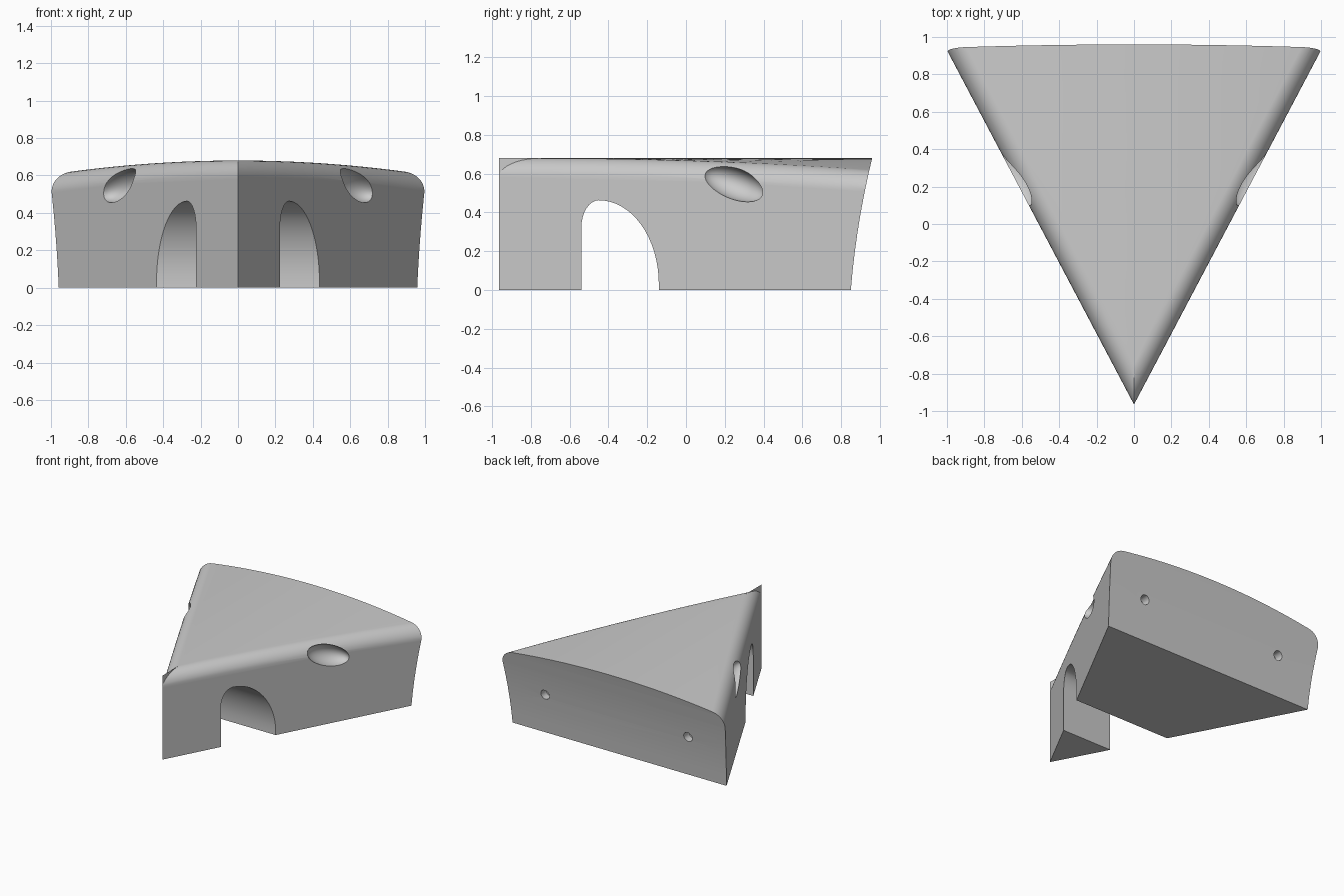
import bpy, bmesh, math
from mathutils import Matrix, Vector

if "Cube" in bpy.data.objects:
    bpy.data.objects.remove(bpy.data.objects["Cube"])

TIP, SLOPE, R = -0.965, 0.528, 0.1
ALPHA = math.atan(SLOPE)

grey = bpy.data.materials.new("light_grey")
grey.use_nodes = True
grey.diffuse_color = (0.6, 0.6, 0.6, 1)
grey.node_tree.nodes["Principled BSDF"].inputs["Base Color"].default_value = (0.6, 0.6, 0.6, 1)


def make_object(name, bm):
    bmesh.ops.recalc_face_normals(bm, faces=bm.faces)
    mesh = bpy.data.meshes.new(name)
    bm.to_mesh(mesh)
    bm.free()
    obj = bpy.data.objects.new(name, mesh)
    bpy.context.collection.objects.link(obj)
    mesh.materials.append(grey)
    return obj


def prism_along_x(name, profile, half):
    bm = bmesh.new()
    face = bm.faces.new([bm.verts.new((-half, y, z)) for y, z in profile])
    new = bmesh.ops.extrude_face_region(bm, geom=[face])["geom"]
    bmesh.ops.translate(bm, vec=(2 * half, 0, 0),
                        verts=[v for v in new if isinstance(v, bmesh.types.BMVert)])
    return make_object(name, bm)


def ellipsoid(name, centre, radii, turn, tilt):
    bm = bmesh.new()
    bmesh.ops.create_uvsphere(bm, u_segments=40, v_segments=24, radius=1)
    bm.transform(Matrix.Translation(centre) @ Matrix.Rotation(turn, 4, "Z")
                 @ Matrix.Rotation(tilt, 4, "X") @ Matrix.Diagonal((*radii, 1)))
    return make_object(name, bm)


# Wedge body: crowned top with rounded long edges, extruded down to the ground
def top_point(y, d, inner):
    half = SLOPE * (y - TIP)
    d = min(d, half * math.cos(ALPHA))
    x = (half - d / math.cos(ALPHA)) * inner
    drop = R - math.sqrt(max(0, R * R - (R - d) ** 2)) if inner == 1 else 0
    return x, 0.68 - 0.075 * x * x - drop


STEPS, INNER, ROWS = 10, 10, 14
rounding = [R * (1 - math.cos(math.pi / 2 * i / STEPS)) for i in range(STEPS + 1)]
columns = [(d, 1) for d in rounding] + [(R, 1 - i / INNER) for i in range(1, INNER + 1)]
rows = [TIP + d / math.sin(ALPHA) for d in rounding]
rows += [rows[-1] + (1.1 - rows[-1]) * i / ROWS for i in range(1, ROWS + 1)]

bm = bmesh.new()
grid = []
for y in rows:
    half_row = [top_point(y, d, inner) for d, inner in columns]
    line = [(-x, z) for x, z in half_row] + [(x, z) for x, z in reversed(half_row[:-1])]
    grid.append([bm.verts.new((x, y, z)) for x, z in line])
for a, b in zip(grid, grid[1:]):
    for i in range(len(a) - 1):
        bm.faces.new((a[i], a[i + 1], b[i + 1], b[i]))
bmesh.ops.remove_doubles(bm, verts=bm.verts, dist=0.00005)
new = bmesh.ops.extrude_face_region(bm, geom=bm.faces[:], use_keep_orig=True)["geom"]
for v in new:
    if isinstance(v, bmesh.types.BMVert):
        v.co.z = 0
wedge = make_object("wedge_body", bm)

# Back cutter: leaves a gently flaring rear face
flare = [(0.85 + 0.08 * z + 0.12 * z * z, z) for z in [-0.1 + 0.1 * i for i in range(11)]]
cutters = [prism_along_x("back_cutter", flare + [(1.5, 0.9), (1.5, -0.1)], 1.5)]

# Arched doorway running from side to side
arch = [(-0.54, -0.1), (-0.54, 0.32)]
for i in range(1, 9):
    a = math.pi / 2 * i / 8
    arch.append((-0.45 - 0.09 * math.cos(a), 0.32 + 0.143 * math.sin(a)))
for i in range(1, 17):
    a = math.pi / 2 * i / 16
    arch.append((-0.45 + 0.31 * math.sin(a), 0.03 + 0.433 * math.cos(a)))
arch.append((-0.14, -0.1))
cutters.append(prism_along_x("doorway_cutter", arch, 1))

# Oval hollows: one through the tip, one in each side
cutters.append(ellipsoid("tip_hollow", (0, -0.95, 0.55), (0.25, 0.16, 0.08), 0, math.radians(-23)))
for side in (-1, 1):
    cutters.append(ellipsoid("side_hollow", (side * 0.639, 0.245, 0.55), (0.1, 0.178, 0.08),
                             -side * ALPHA, math.radians(-19)))
    # Small round hole in the back
    bm = bmesh.new()
    bmesh.ops.create_cone(bm, cap_ends=True, segments=24, radius1=0.038, radius2=0.038, depth=0.16)
    bm.transform(Matrix.Translation((side * 0.64, 0.9, 0.325)) @ Matrix.Rotation(math.pi / 2, 4, "X"))
    cutters.append(make_object("back_hole", bm))

bpy.context.view_layer.objects.active = wedge
wedge.select_set(True)
for cutter in cutters:
    mod = wedge.modifiers.new("cut", "BOOLEAN")
    mod.operation, mod.object, mod.solver = "DIFFERENCE", cutter, "EXACT"
    bpy.ops.object.modifier_apply(modifier=mod.name)
    bpy.data.objects.remove(cutter)

# Merge flat areas, then smooth the rounded ones
bm = bmesh.new()
bm.from_mesh(wedge.data)
bmesh.ops.dissolve_limit(bm, angle_limit=math.radians(0.1), verts=bm.verts, edges=bm.edges)
bm.to_mesh(wedge.data)
bm.free()
bpy.ops.object.select_all(action="DESELECT")
wedge.select_set(True)
bpy.ops.object.shade_smooth_by_angle(angle=math.radians(30))
normals = wedge.modifiers.new("flat_faces", "WEIGHTED_NORMAL")
normals.keep_sharp = True
